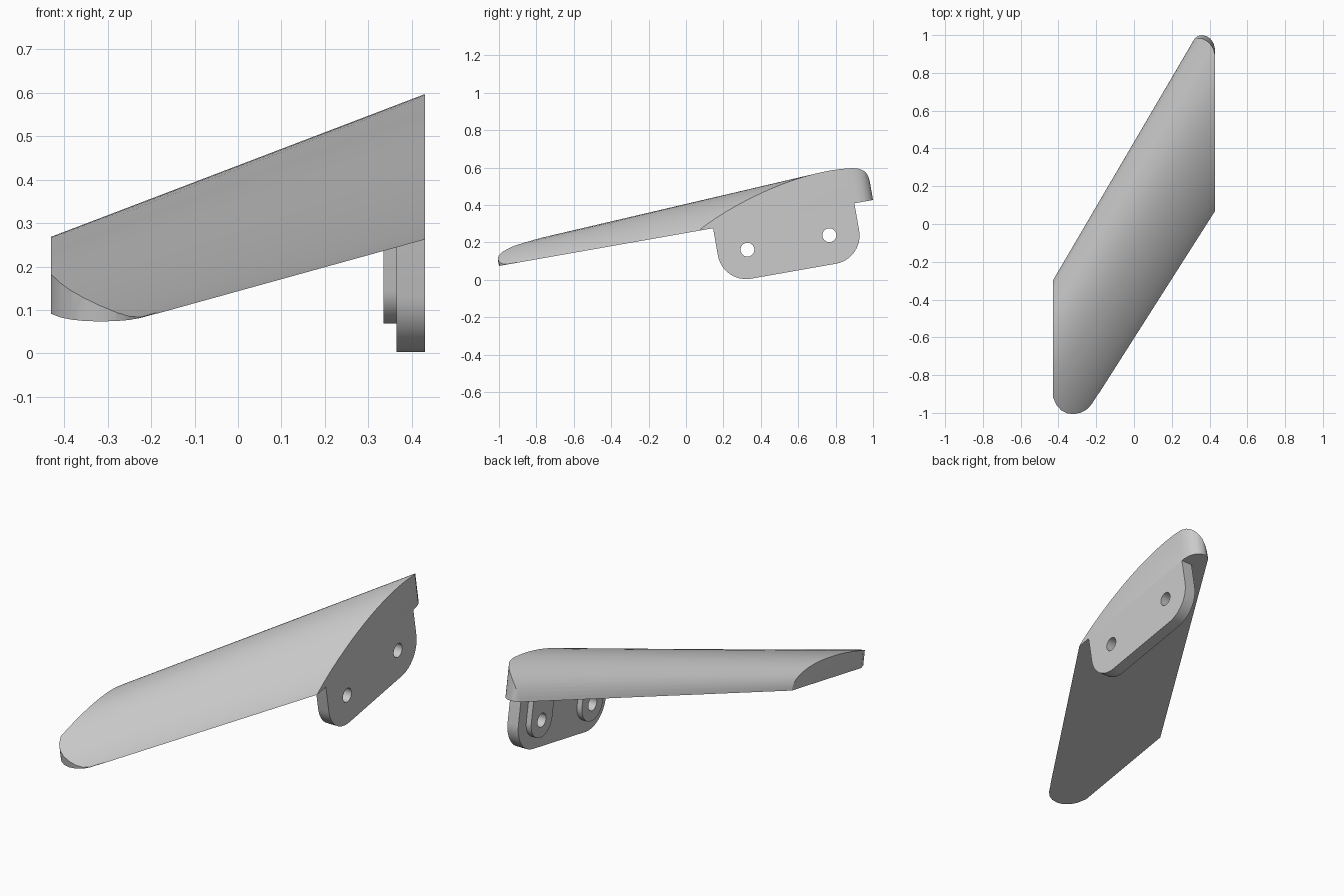
import bpy, bmesh
from math import pi, cos, sin, radians
from mathutils import Matrix

old = bpy.data.objects.get("Cube")
if old:
    bpy.data.objects.remove(old, do_unlink=True)

TILT = radians(10)
# Working frame: x across, v up the slope, h square to the sloping underside
FRAME = Matrix.Translation((0, 0, 0.25)) @ Matrix.Rotation(TILT, 4, 'X')
END = 0.43

grey = bpy.data.materials.new("plain grey")
grey.use_nodes = True
grey.diffuse_color = (0.6, 0.6, 0.6, 1)
grey.node_tree.nodes["Principled BSDF"].inputs["Base Color"].default_value = grey.diffuse_color


def loft(name, first, last):
    """Solid between two matching closed rings of points."""
    bm = bmesh.new()
    a = [bm.verts.new(p) for p in first]
    b = [bm.verts.new(p) for p in last]
    bm.faces.new(a)
    bm.faces.new(b)
    for i in range(len(a)):
        j = (i + 1) % len(a)
        bm.faces.new((a[i], a[j], b[j], b[i]))
    bmesh.ops.recalc_face_normals(bm, faces=bm.faces)
    mesh = bpy.data.meshes.new(name)
    bm.to_mesh(mesh)
    bm.free()
    mesh.materials.append(grey)
    obj = bpy.data.objects.new(name, mesh)
    bpy.context.collection.objects.link(obj)
    obj.matrix_world = FRAME
    return obj


def slab(name, outline, x0, x1):
    return loft(name, [(x0, v, h) for v, h in outline], [(x1, v, h) for v, h in outline])


def arc(cx, cy, r, start, stop, n=12):
    angles = [radians(start + (stop - start) * i / n) for i in range(n + 1)]
    return [(cx + r * cos(t), cy + r * sin(t)) for t in angles]


def apply_cut(obj, cutter, operation):
    cutter.hide_render = True
    mod = obj.modifiers.new("cut", 'BOOLEAN')
    mod.operation, mod.object, mod.solver = operation, cutter, 'EXACT'
    bpy.context.view_layer.objects.active = obj
    bpy.ops.object.modifier_apply(modifier=mod.name)
    bpy.data.objects.remove(cutter, do_unlink=True)


# Swept blade: thin front edge, round back edge, thicker towards the plate
def section(x, thickness, n=36):
    front, back = -0.605 + 1.57 * x, 0.434 + 1.707 * x
    ring = []
    for i in range(n + 1):
        u = 0.5 - 0.5 * cos(pi * i / n)
        rise = u ** 0.9 * max(0, 1 - u) ** 0.45 / 0.4236
        ring.append((x, (front + (back - front) * u) / cos(TILT), thickness * rise))
    return ring


blade = loft("blade", section(-END, 0.114), section(END, 0.195))

# Round off both pointed tips
outline = [(-0.6, -0.7), (-0.46, -0.85), (-0.43, -0.9), (-0.41, -0.945), (-0.385, -0.975),
           (-0.355, -0.993), (-0.32, -1), (-0.28, -0.995), (-0.25, -0.98), (-0.225, -0.955),
           (-0.19, -0.9), (0, -0.7), (0.7, 0), (0.6, 0.7), (0.43, 0.92), (0.422, 0.955),
           (0.405, 0.98), (0.385, 0.994), (0.36, 1), (0.338, 0.995), (0.32, 0.982), (0.28, 0.96), (-0.7, 0.5)]
trim = loft("tip_trim", *[[(x, y / cos(TILT), h) for x, y in outline] for h in (-0.5, 0.5)])
apply_cut(blade, trim, 'INTERSECT')

# Mounting plate under the thick end, with rounded lower corners
V0, V1, DROP, R = 0.147, 0.914, -0.301, 0.153
plate = slab("mounting_plate",
             [(V0, 0)] + arc(V0 + R, DROP + R, R, 180, 270)
             + arc(V1 - R, DROP + R, R, 270, 360) + [(V1, 0)], 0.365, END)

# A raised boss behind each bolt hole
parts = [blade, plate]
for name, v in (("front", 0.308), ("rear", 0.753)):
    hole_h, r = -0.145, 0.092
    boss = slab(name + "_boss", [(v - r, 0)] + arc(v, hole_h, r, 180, 360, 20) + [(v + r, 0)], 0.335, 0.365)
    for obj in (plate, boss):
        hole = slab("bolt_hole", arc(v, hole_h, 0.037, 0, 345, 23), 0.2, 0.6)
        apply_cut(obj, hole, 'DIFFERENCE')
    parts.append(boss)

# Smooth curved surfaces, crisp edges
bpy.ops.object.select_all(action='DESELECT')
for obj in parts:
    obj.select_set(True)
bpy.context.view_layer.objects.active = blade
bpy.ops.object.shade_smooth_by_angle(angle=radians(30))
